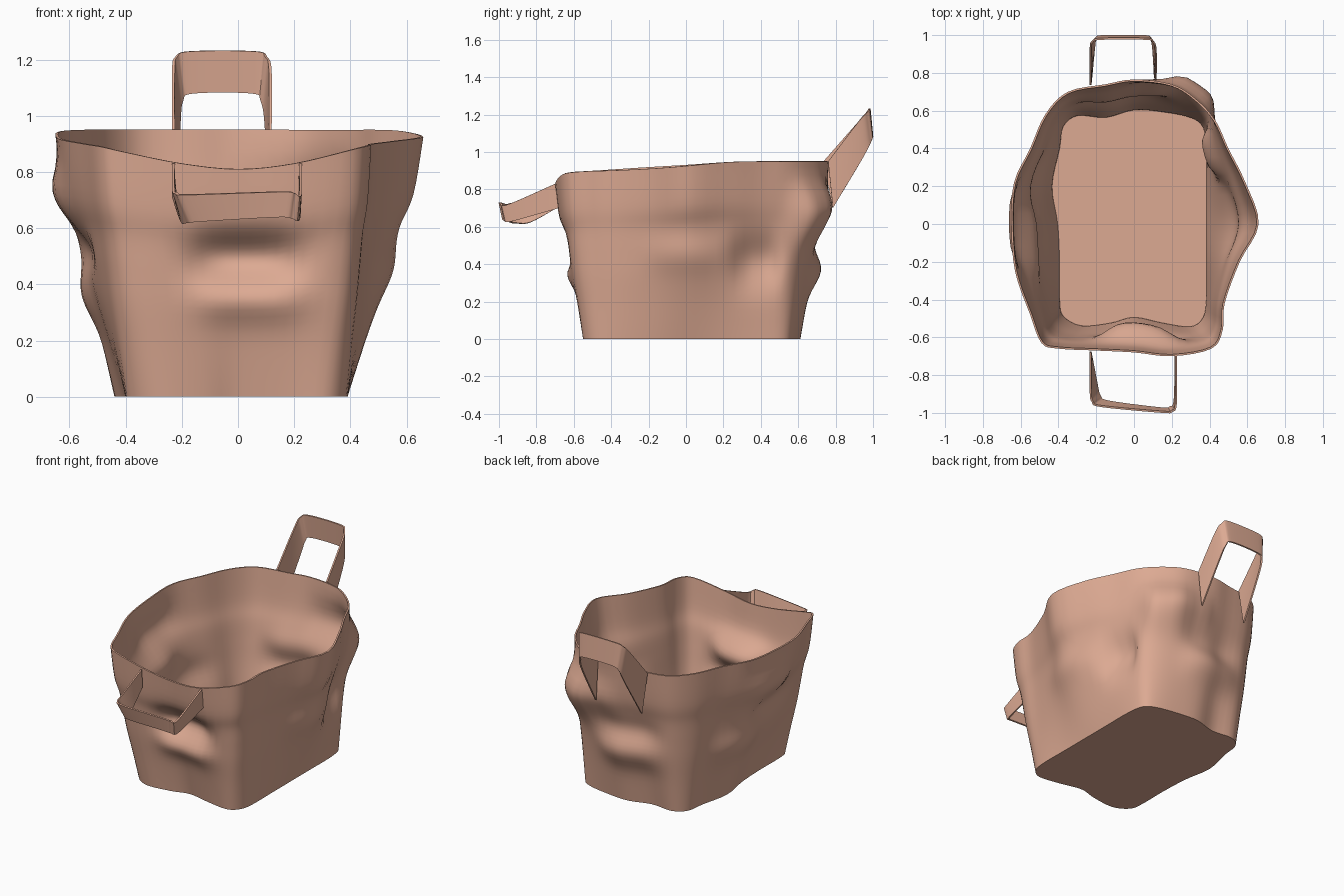
import bpy, bmesh, math
from mathutils import Vector

if "Cube" in bpy.data.objects:
    bpy.data.objects.remove(bpy.data.objects["Cube"])

mat = bpy.data.materials.new("clay_fabric")
mat.diffuse_color = (0.72, 0.40, 0.29, 1)
mat.use_nodes = True
mat.node_tree.nodes["Principled BSDF"].inputs["Base Color"].default_value = mat.diffuse_color


def spline(pts, n, closed):
    """Catmull-Rom points through a control polygon."""
    out, c = [], len(pts)
    get = lambda i: Vector(pts[i % c] if closed else pts[max(0, min(c - 1, i))])
    for i in range(c if closed else c - 1):
        a, b, d, e = (get(i + k) for k in (-1, 0, 1, 2))
        for j in range(n):
            t = j / n
            out.append(0.5 * (2 * b + (d - a) * t + (2 * a - 5 * b + 4 * d - e) * t * t
                              + (3 * b - a - 3 * d + e) * t ** 3))
    if not closed:
        out.append(get(c - 1))
    return out


def sheet(name, rows, closed, thickness, offset, floor=False):
    """Skin rows of points into a thin smooth shell."""
    bm = bmesh.new()
    vs = [[bm.verts.new(p) for p in r] for r in rows]
    n = len(rows[0])
    for lo, hi in zip(vs, vs[1:]):
        for i in range(n if closed else n - 1):
            j = (i + 1) % n
            bm.faces.new((lo[i], lo[j], hi[j], hi[i]))
    if floor:
        bm.faces.new(vs[0][::-1])
    me = bpy.data.meshes.new(name)
    bm.to_mesh(me)
    bm.free()
    ob = bpy.data.objects.new(name, me)
    bpy.context.collection.objects.link(ob)
    me.materials.append(mat)
    s = ob.modifiers.new("thickness", 'SOLIDIFY')
    s.thickness, s.offset = thickness, offset
    bpy.ops.object.select_all(action='DESELECT')
    ob.select_set(True)
    bpy.context.view_layer.objects.active = ob
    bpy.ops.object.modifier_apply(modifier=s.name)
    bpy.ops.object.shade_smooth_by_angle(angle=math.radians(35))


# Bag outlines, both counter-clockwise from the front centre
rim = [(0, -.68, .81), (.2, -.70, .83), (.41, -.66, .88), (.47, -.56, .895), (.48, -.42, .90),
       (.56, -.2, .91), (.66, 0, .925), (.59, .22, .945), (.5, .4, .95), (.43, .55, .95),
       (.33, .66, .95), (.2, .74, .95), (0, .765, .95), (-.15, .74, .95), (-.35, .70, .95),
       (-.47, .58, .95), (-.55, .4, .95), (-.635, .22, .945), (-.65, 0, .93), (-.63, -.25, .915),
       (-.55, -.48, .90), (-.49, -.63, .89), (-.4, -.66, .87), (-.2, -.67, .83)]
base = [(0, -.50), (.15, -.53), (.3, -.55), (.37, -.5), (.39, -.4), (.39, -.2), (.39, 0), (.39, .2),
        (.39, .4), (.37, .52), (.3, .57), (.15, .60), (0, .61), (-.15, .57), (-.3, .58), (-.38, .52),
        (-.4, .4), (-.44, .2), (-.41, 0), (-.4, -.2), (-.4, -.4), (-.38, -.49), (-.28, -.545), (-.12, -.53)]

# Dents and bulges: centre x, y, z, push x, y, spread along the wall, spread in height
bumps = [(.03, -.60, .50, 0, .085, .19, .085), (.04, -.58, .34, 0, -.035, .19, .07),
         (.31, .68, .66, .06, .07, .15, .16), (.12, .70, .70, 0, .03, .12, .12),
         (-.05, .66, .36, 0, .045, .2, .10), (-.05, .66, .52, 0, -.02, .2, .08),
         (.46, .38, .42, -.07, 0, .12, .14), (.52, 0, .45, .02, 0, .2, .09),
         (-.53, .2, .36, -.03, 0, .2, .10), (-.55, -.1, .52, .03, 0, .2, .07),
         (-.6, 0, .72, -.04, 0, .2, .12)]
flare = [(0, 0), (.2, .22), (.38, .43), (.52, .56), (.65, .68), (.78, .87), (1, 1)]

top = spline(rim, 4, True)
bot = spline([(x, y, 0) for x, y in base], 4, True)
rows = []
for f, t in [p[:2] for p in spline([(a, b, 0) for a, b in flare], 5, False)]:
    row = []
    for b, u in zip(bot, top):
        p = Vector((b.x + (u.x - b.x) * t, b.y + (u.y - b.y) * t, u.z * f))
        q = p.copy()
        for cx, cy, cz, dx, dy, sw, sh in bumps:
            d = ((p.x - cx) ** 2 + (p.y - cy) ** 2) / sw ** 2
            w = math.exp(-d * d - ((p.z - cz) / sh) ** 2)
            q += Vector((dx, dy, 0)) * w * min(1, f * 4, (1 - f) * 6)
        row.append(q)
    rows.append(row)
sheet("bag_body", rows, True, 0.01, -1, floor=True)

# Strap handles: bands between a lower and an upper edge
front_low = [(-.23, -.675, .71), (-.20, -.83, .625), (-.18, -.91, .62), (-.13, -.94, .625), (.14, -.975, .64),
             (.19, -.97, .635), (.215, -.93, .63), (.22, -.68, .70)]
front_top = [(-.23, -.68, .83), (-.23, -.88, .74), (-.22, -.94, .725), (-.17, -.965, .72), (.15, -.995, .73),
             (.20, -.99, .725), (.222, -.95, .72), (.222, -.70, .83)]
back_low = [(-.225, .785, .70), (-.21, .94, .96), (-.20, .985, 1.05), (-.16, .995, 1.08), (.05, .995, 1.08),
            (.085, .985, 1.05), (.10, .94, .96), (.11, .785, .70)]
back_top = [(-.23, .735, .95), (-.23, .92, 1.16), (-.22, .965, 1.21), (-.17, .98, 1.23), (.06, .98, 1.23),
            (.10, .965, 1.21), (.115, .92, 1.16), (.115, .76, .95)]
for name, lo, hi in (("front_handle", front_low, front_top), ("back_handle", back_low, back_top)):
    a, b = spline(lo, 5, False), spline(hi, 5, False)
    sheet(name, [[p.lerp(q, k / 3) for p, q in zip(a, b)] for k in range(4)], False, 0.01, 0)
